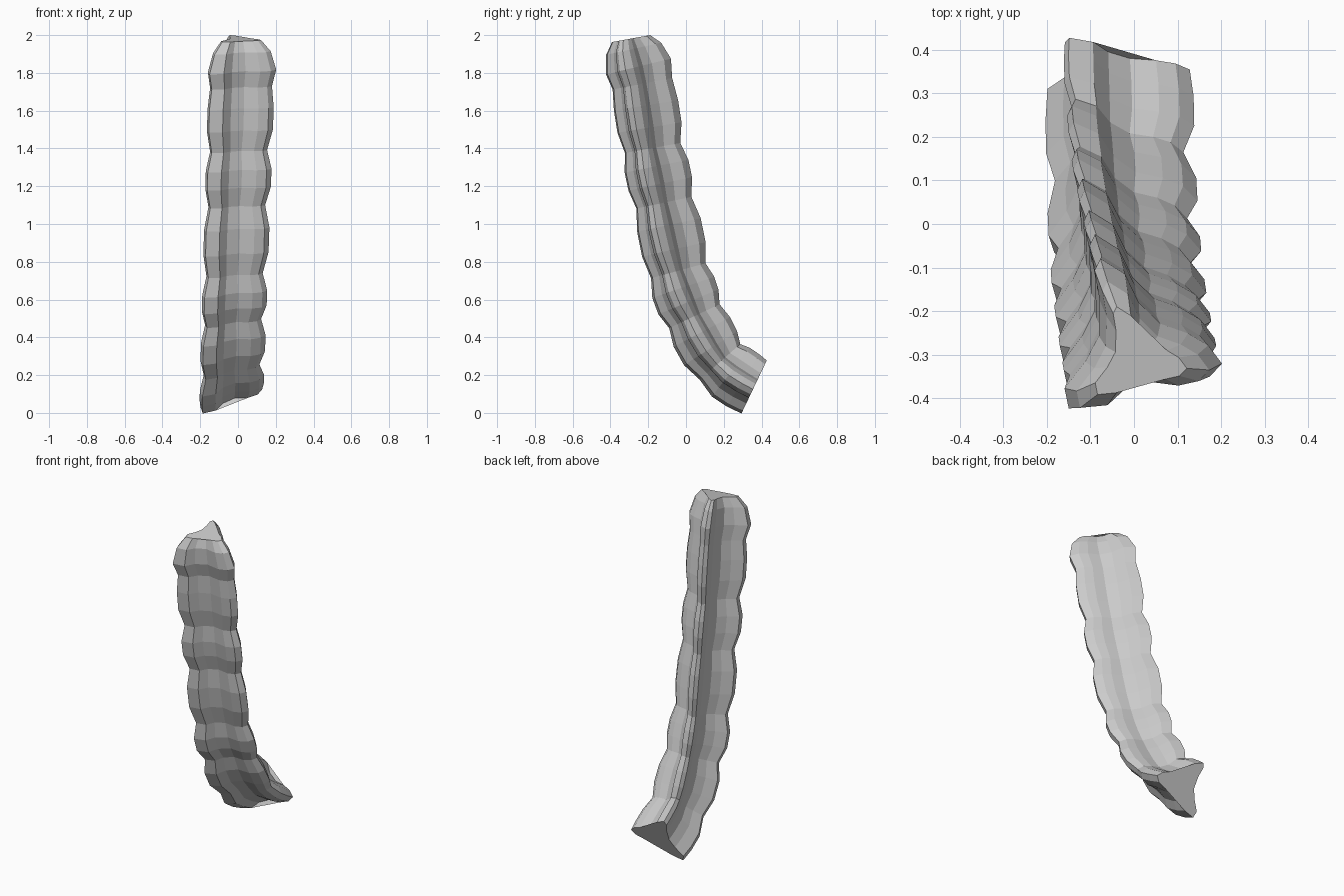
import bpy
import bmesh
from mathutils import Vector

cube = bpy.data.objects.get("Cube")
if cube:
    bpy.data.objects.remove(cube, do_unlink=True)

UNIT = 0.01  # profile and path figures are in hundredths

# Three-lobed cross-section, with the valleys between the lobes
back_lobe = [(-7.2, -0.5), (-7.8, 6.5), (-9.5, 12), (-8.5, 14.5), (-3, 12.5)]
right_valley = [(0.5, 7.5), (5.5, 4.3)]
right_lobe = [(11.5, 3.5), (16, 2), (19.3, -1), (17, -4), (12, -6)]
front_valley = [(4.7, -6.5), (-1.6, -9.7)]
front_lobe = [(-5.2, -13.8), (-12, -15.7), (-13.3, -12), (-9.5, -6)]
profile = back_lobe + right_valley + right_lobe + front_valley + front_lobe
valleys = right_valley + front_valley

# Waists of the beaded stem, from the cut foot to the neck: (y, z)
waists = [Vector(p) for p in [(36.2, 14), (18, 27), (4, 51), (-5, 75),
                              (-13, 111), (-19, 140), (-24.5, 174)]]
WAIST, BULGE, FOOT = 0.9, 1.04, 1.0


def catmull(i, t):
    """Point on a smooth curve between waist i and the next."""
    b, c = waists[i], waists[i + 1]
    a = waists[i - 1] if i else b + Vector((14, -6))
    d = waists[i + 2] if i + 2 < len(waists) else c + (c - b)
    return 0.5 * (2*b + (c - a)*t + (2*a - 5*b + 4*c - d)*t*t + (3*b - a - 3*c + d)*t**3)


# Rings of the stem: centre and size
rings = []
for i in range(len(waists) - 1):
    rings.append((catmull(i, 0), WAIST if i else FOOT))
    for t in (0.33, 0.67):
        rings.append((catmull(i, t), BULGE))

# Neck, swollen head and the narrowed tip
rings += [(waists[-1], 0.97), (Vector((-26.7, 183)), 1.07),
          (Vector((-29, 192.5)), 0.9), (Vector((-30, 198)), 0.62)]


def ring_points(i):
    """Place the section across the path, drifting and skewing upward."""
    centre, size = rings[i]
    before = rings[max(i - 1, 0)][0]
    after = rings[min(i + 1, len(rings) - 1)][0]
    along = (after - before).normalized()
    if i == 0:
        along = Vector((-0.9, 0.43)).normalized()
    across = Vector((along.y, -along.x))
    height = centre.y / 200
    drift = -7 + 7.3 * height
    depth = min(1.12, 1.01 + 0.35 * height)
    skew = min(0.21, 0.45 * height)
    for u, v in profile:
        side = (u + 0.12 * height * v) * size
        back = (v * depth - skew * u) * size
        yz = centre + across * back
        yield Vector((drift + side, yz.x, yz.y)) * UNIT


# Loft the rings
bm = bmesh.new()
loops = [[bm.verts.new(p) for p in ring_points(i)] for i in range(len(rings))]
count = len(profile)
for low, high in zip(loops, loops[1:]):
    for k in range(count):
        n = (k + 1) % count
        bm.faces.new((low[k], low[n], high[n], high[k]))

# Flat end caps that bridge the valleys
for loop in (loops[0], loops[-1]):
    bm.faces.new([v for v, p in zip(loop, profile) if p not in valleys])
bmesh.ops.recalc_face_normals(bm, faces=bm.faces)

mesh = bpy.data.meshes.new("lobed_stem")
bm.to_mesh(mesh)
bm.free()
stem = bpy.data.objects.new("lobed_stem", mesh)
bpy.context.collection.objects.link(stem)

grey = bpy.data.materials.new("plain_grey")
grey.use_nodes = True
colour = (0.6, 0.6, 0.6, 1)
grey.diffuse_color = colour
grey.node_tree.nodes["Principled BSDF"].inputs["Base Color"].default_value = colour
mesh.materials.append(grey)
